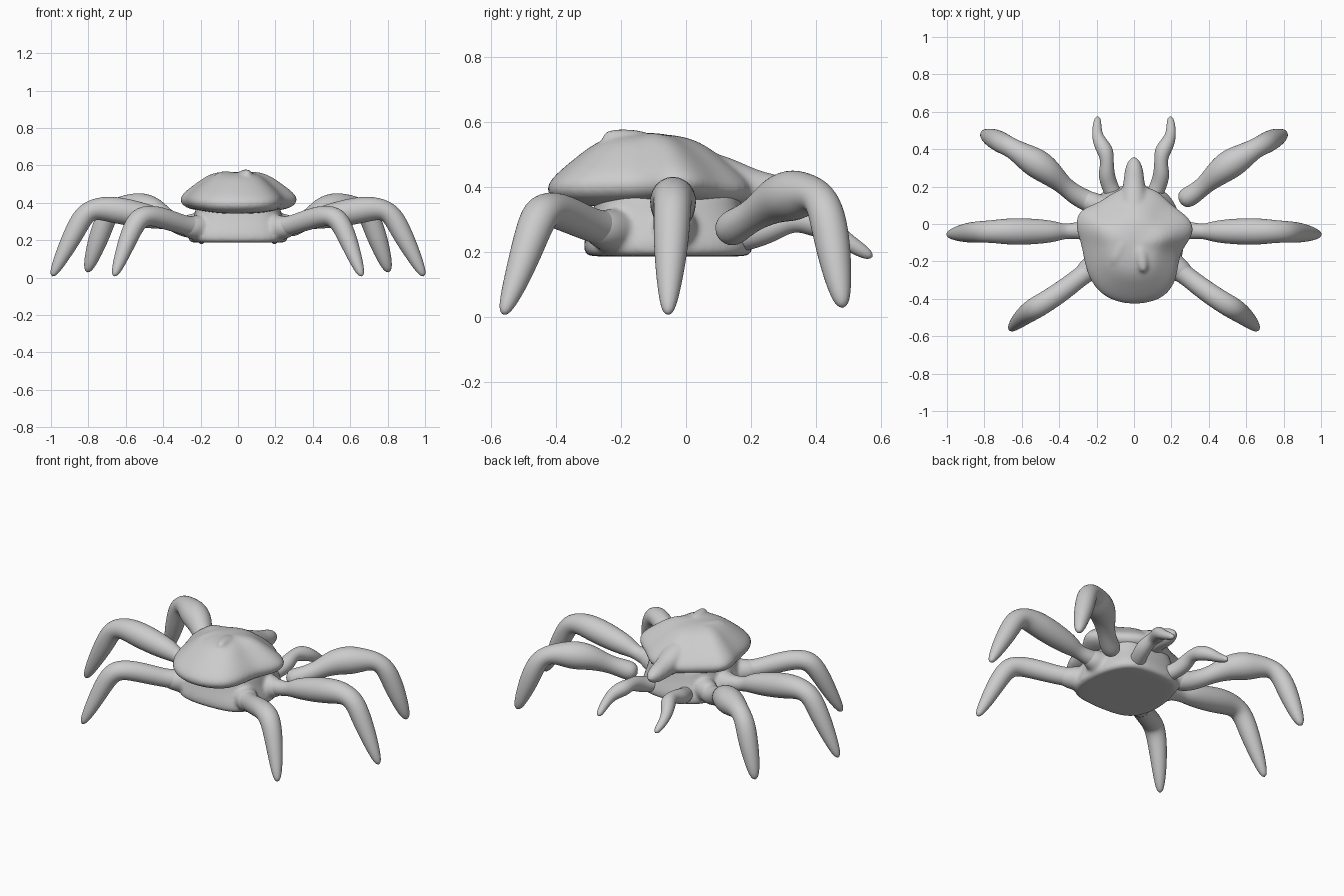
import bpy, bmesh, math
from mathutils import Vector

if "Cube" in bpy.data.objects:
    bpy.data.objects.remove(bpy.data.objects["Cube"])


def finish(bm, name, levels=2):
    bmesh.ops.recalc_face_normals(bm, faces=bm.faces)
    mesh = bpy.data.meshes.new(name)
    bm.to_mesh(mesh)
    bm.free()
    for p in mesh.polygons:
        p.use_smooth = True
    ob = bpy.data.objects.new(name, mesh)
    bpy.context.collection.objects.link(ob)
    sub = ob.modifiers.new("smooth", 'SUBSURF')
    sub.levels = sub.render_levels = levels
    return ob


def skin_rings(bm, rings, first, last):
    """Bridge vertex rings and close both ends with a fan to a point."""
    loops = [[bm.verts.new(p) for p in r] for r in rings]
    n = len(loops[0])
    for a, b in zip(loops, loops[1:]):
        for i in range(n):
            j = (i + 1) % n
            bm.faces.new((a[i], a[j], b[j], b[i]))
    for loop, tip in ((loops[0], first), (loops[-1], last)):
        v = bm.verts.new(tip)
        for i in range(n):
            bm.faces.new((loop[i], loop[(i + 1) % n], v))


def limb(name, pts, side=1, sides=12):
    """Organic tube through (x, y, z, radius) points."""
    c = [Vector((p[0] * side, p[1], p[2])) for p in pts]
    rings, tangents = [], []
    for i, p in enumerate(pts):
        t = (c[min(i + 1, len(c) - 1)] - c[max(i - 1, 0)]).normalized()
        u = t.cross(Vector((0, 0, 1))).normalized()
        w = u.cross(t)
        tangents.append(t)
        r = p[3] * 1.06
        rings.append([c[i] + u * r * math.cos(a) + w * r * math.sin(a)
                      for a in (2 * math.pi * k / sides for k in range(sides))])
    bm = bmesh.new()
    skin_rings(bm, rings, c[0] - tangents[0] * pts[0][3] * 0.6,
               c[-1] + tangents[-1] * pts[-1][3] * 1.15)
    return finish(bm, name)


def stacked(name, outline, centre, levels, lift=0.0):
    """Scale one outline through (scale, z) levels."""
    cx, cy = centre
    rings = [[Vector((cx + (x - cx) * s, cy + (y - cy) * s,
                      z + lift * s * max(0, abs(x) - 0.15) / 0.15))
              for x, y in outline] for s, z in levels]
    bm = bmesh.new()
    skin_rings(bm, rings, (cx, cy, levels[0][1]), (cx, cy, levels[-1][1]))
    return finish(bm, name)


def melt(main, others, iterations):
    """Join parts and fuse them into one soft surface."""
    bpy.context.view_layer.update()
    bpy.ops.object.select_all(action='DESELECT')
    for ob in [main] + others:
        ob.select_set(True)
    bpy.context.view_layer.objects.active = main
    bpy.ops.object.join()
    remesh = main.modifiers.new("melt", 'REMESH')
    remesh.mode = 'VOXEL'
    remesh.voxel_size = 0.01
    remesh.use_smooth_shade = True
    soft = main.modifiers.new("soften", 'SMOOTH')
    soft.factor, soft.iterations = 0.5, iterations


# Domed upper shell with an uneven rim, snout and two bumps
shell = [(0, .21), (.07, .2), (.14, .17), (.2, .10), (.31, .03), (.325, -.06),
         (.24, -.15), (.235, -.28), (.18, -.39), (.04, -.435), (-.1, -.42),
         (-.2, -.36), (-.26, -.25), (-.28, -.1), (-.315, -.02), (-.3, .08),
         (-.19, .11), (-.1, .18)]
dome = stacked("upper_shell", shell, (0, -.12),
               [(.5, .34), (.84, .345), (.97, .365), (1.02, .395), (.95, .432),
                (.7, .495), (.48, .547), (.22, .563)], lift=.022)
melt(dome, [
    limb("snout", [(0, .03, .43, .09), (0, .13, .415, .075), (0, .21, .395, .056),
                   (0, .29, .385, .05), (0, .335, .38, .034)]),
    limb("shell_spike", [(.03, -.12, .525, .045), (.04, -.18, .543, .038),
                         (.05, -.24, .553, .026)]),
    limb("shell_bump", [(-.05, -.08, .51, .06), (-.08, -.15, .525, .045),
                        (-.105, -.205, .525, .032)])], 6)

# Flat-bottomed lower body with flared leg sockets
half = [(.09, .2), (.18, .17), (.24, .06), (.26, -.06), (.26, -.18), (.2, -.29), (.07, -.31)]
lower = half + [(-x, y) for x, y in reversed(half)]
body = stacked("lower_body", lower, (0, -.06),
               [(.5, .187), (.9, .186), (1.02, .19), (1.03, .23), (.96, .28),
                (.89, .34), (.86, .41), (.4, .42)])
sockets = []
for side in (1, -1):
    sockets.append(limb("socket", [(.13, -.17, .262, .07), (.22, -.23, .265, .068),
                                   (.28, -.275, .272, .056)], side))
    sockets.append(limb("socket", [(.15, -.03, .27, .075), (.24, -.033, .275, .07),
                                   (.30, -.035, .28, .05)], side))
sockets.append(limb("socket", [(.11, .05, .27, .07), (.2, .1, .275, .065),
                               (.27, .135, .275, .052)], -1))
melt(body, sockets, 8)

# Limb paths: x, y, z, radius
front = [(.265, .13, .265, .055), (.32, .16, .285, .052), (.38, .21, .315, .046),
         (.45, .275, .362, .07), (.52, .325, .375, .08), (.58, .36, .378, .068),
         (.65, .405, .378, .05), (.70, .43, .335, .055), (.735, .45, .24, .055),
         (.77, .465, .14, .045), (.80, .48, .05, .028)]
middle = [(.20, -.03, .275, .055), (.30, -.035, .285, .046), (.37, -.04, .295, .036),
          (.42, -.04, .315, .055), (.52, -.04, .335, .067), (.65, -.04, .362, .072),
          (.75, -.04, .372, .06), (.82, -.042, .345, .056), (.87, -.045, .25, .055),
          (.93, -.05, .135, .043), (.985, -.055, .025, .024)]
back = [(.16, -.19, .265, .06), (.23, -.24, .27, .055), (.29, -.285, .28, .05),
        (.36, -.34, .305, .054), (.46, -.41, .335, .056), (.53, -.45, .325, .058),
        (.575, -.48, .24, .052), (.62, -.52, .12, .04), (.656, -.557, .024, .023)]
feeler = [(.09, .12, .24, .045), (.13, .20, .25, .043), (.15, .27, .28, .045),
          (.142, .33, .30, .032), (.15, .39, .295, .045), (.185, .44, .275, .036),
          (.20, .49, .235, .026), (.195, .56, .193, .02)]

for side, tag in ((1, "right"), (-1, "left")):
    # The right front leg stops short of the body; the left one joins it
    root = [] if side == 1 else [(.2, .1, .268, .055)]
    limb("front_leg_" + tag, root + front, side)
    limb("middle_leg_" + tag, middle, side)
    limb("back_leg_" + tag, back, side)
    limb("feeler_" + tag, feeler, side)
